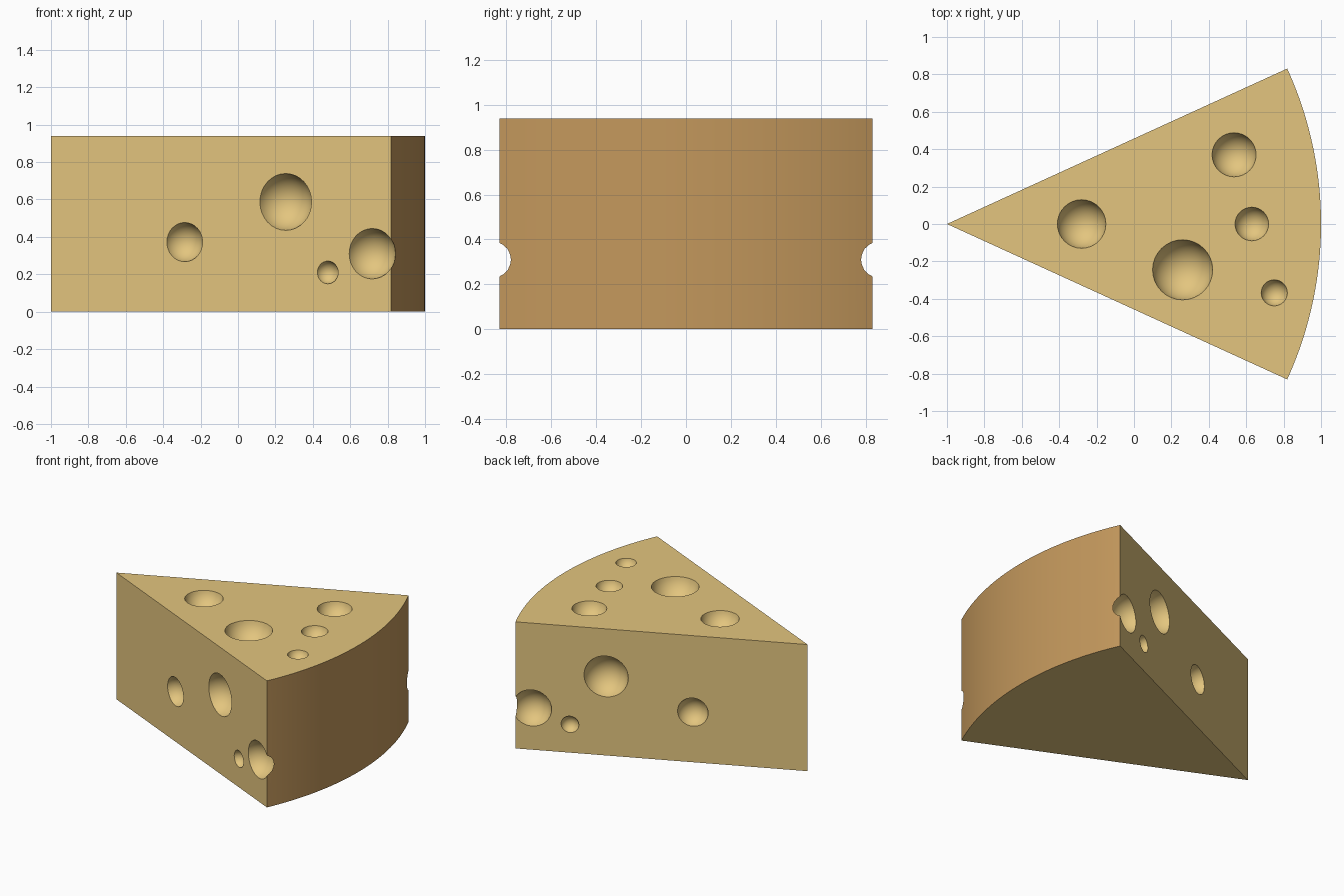
import bpy, bmesh, math
from mathutils import Vector, Matrix

if "Cube" in bpy.data.objects:
    bpy.data.objects.remove(bpy.data.objects["Cube"])

RADIUS, HEIGHT, HALF = 2.0, 0.94, math.radians(24.55)
APEX = Vector((-1, 0, 0))
ARC_STEPS = 40


def material(name, rgb):
    m = bpy.data.materials.new(name)
    m.diffuse_color = (*rgb, 1)
    m.use_nodes = True
    m.node_tree.nodes["Principled BSDF"].inputs["Base Color"].default_value = m.diffuse_color
    return m


def make_object(name, bm):
    bmesh.ops.recalc_face_normals(bm, faces=bm.faces)
    mesh = bpy.data.meshes.new(name)
    bm.to_mesh(mesh)
    bm.free()
    ob = bpy.data.objects.new(name, mesh)
    bpy.context.collection.objects.link(ob)
    return ob


# Wedge body: apex plus arc, extruded upwards
bm = bmesh.new()
outline = [APEX]
for i in range(ARC_STEPS + 1):
    a = -HALF + 2 * HALF * i / ARC_STEPS
    outline.append(APEX + RADIUS * Vector((math.cos(a), math.sin(a), 0)))
base = bm.faces.new([bm.verts.new(p) for p in outline])
grown = bmesh.ops.extrude_face_region(bm, geom=[base], use_keep_orig=True)
bmesh.ops.translate(bm, vec=(0, 0, HEIGHT),
                    verts=[v for v in grown["geom"] if isinstance(v, bmesh.types.BMVert)])
wedge = make_object("cheese_wedge", bm)
cheese = material("cheese yellow", (0.77, 0.56, 0.21))
rind = material("rind brown", (0.55, 0.315, 0.108))
wedge.data.materials.append(cheese)
wedge.data.materials.append(rind)

# Holes: spheres whose centres sit slightly outside the cut surface
bm = bmesh.new()


def hole(point, normal, r):
    lift = 0.18 * r
    pos = Vector(point) + Vector(normal) * lift
    turn = Vector(normal).to_track_quat('Z', 'Y').to_matrix().to_4x4()
    bmesh.ops.create_uvsphere(bm, u_segments=32, v_segments=20, radius=math.hypot(r, lift),
                              matrix=Matrix.Translation(pos) @ turn)


# Top holes: x, y, radius
for x, y, r in [(-0.28, 0, 0.13), (0.535, 0.37, 0.118), (0.63, 0, 0.09),
                (0.26, -0.245, 0.161), (0.75, -0.368, 0.07)]:
    hole((x, y, HEIGHT), (0, 0, 1), r)

# Side holes, mirrored on both cut faces: x, z, radius
for x, z, r in [(-0.285, 0.372, 0.105), (0.255, 0.587, 0.152),
                (0.48, 0.21, 0.061), (0.717, 0.31, 0.135)]:
    for s in (-1, 1):
        hole((x, s * (x + 1) * math.tan(HALF), z),
             (-math.sin(HALF), s * math.cos(HALF), 0), r)
cutter = make_object("hole_cutter", bm)
cutter.data.materials.append(cheese)
cutter.hide_render = True

mod = wedge.modifiers.new("holes", 'BOOLEAN')
mod.operation, mod.solver, mod.object = 'DIFFERENCE', 'EXACT', cutter
bpy.context.view_layer.objects.active = wedge
wedge.select_set(True)
bpy.ops.object.modifier_apply(modifier=mod.name)
bpy.data.objects.remove(cutter)

# Rind colour on the curved outer faces
for f in wedge.data.polygons:
    out = Vector((f.center.x + 1, f.center.y, 0))
    on_arc = out.length > RADIUS - 0.003 and f.normal.dot(out.normalized()) > 0.99
    f.material_index = 1 if on_arc else 0

bpy.ops.object.select_all(action='DESELECT')
wedge.select_set(True)
bpy.ops.object.shade_smooth_by_angle(angle=math.radians(35))
